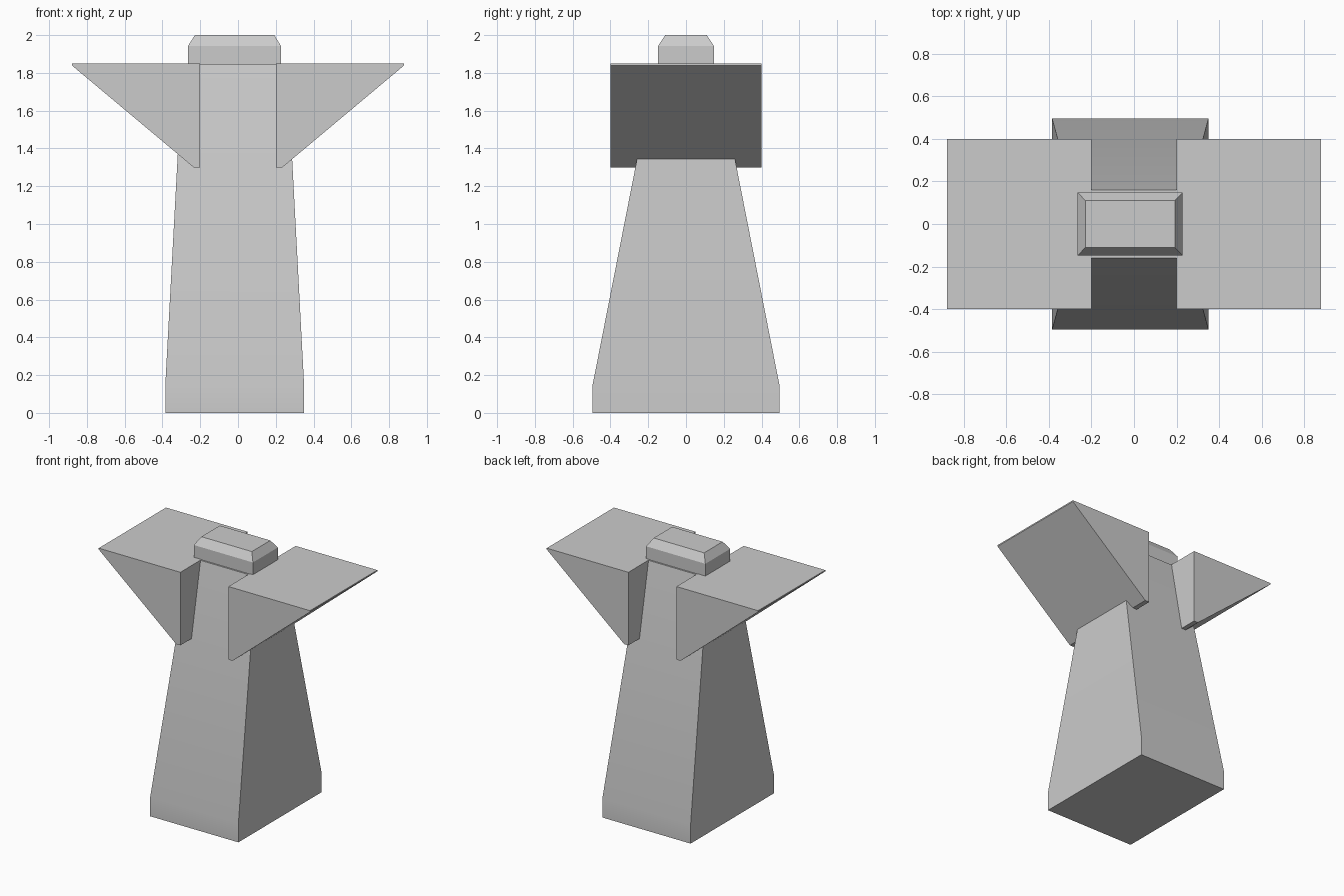
import bpy
import bmesh
import math

cube = bpy.data.objects.get("Cube")
if cube:
    bpy.data.objects.remove(cube, do_unlink=True)

# Single grey stone colour
GREY = (0.6, 0.6, 0.6, 1.0)
stone = bpy.data.materials.new("light_grey")
stone.use_nodes = True
stone.diffuse_color = GREY
bsdf = next(n for n in stone.node_tree.nodes if n.type == 'BSDF_PRINCIPLED')
bsdf.inputs["Base Color"].default_value = GREY


def finish(name, bm):
    """Turn a bmesh into a named object with the stone material."""
    bmesh.ops.recalc_face_normals(bm, faces=bm.faces)
    mesh = bpy.data.meshes.new(name)
    bm.to_mesh(mesh)
    bm.free()
    mesh.materials.append(stone)
    obj = bpy.data.objects.new(name, mesh)
    bpy.context.collection.objects.link(obj)
    return obj


def stack(name, sections):
    """Loft rectangular sections given as (z, x_min, x_max, half_depth)."""
    bm = bmesh.new()
    rings = []
    for z, x0, x1, d in sections:
        corners = ((x0, -d), (x1, -d), (x1, d), (x0, d))
        rings.append([bm.verts.new((x, y, z)) for x, y in corners])
    for low, high in zip(rings, rings[1:]):
        for i in range(4):
            j = (i + 1) % 4
            bm.faces.new((low[i], low[j], high[j], high[i]))
    bm.faces.new(rings[0][::-1])
    bm.faces.new(rings[-1])
    return finish(name, bm)


def wing(name, side):
    """Extrude the triangular bracket profile along y."""
    profile = [(0.2, 1.3), (0.235, 1.3), (0.88, 1.84), (0.88, 1.85), (0.2, 1.85)]
    bm = bmesh.new()
    face = bm.faces.new([bm.verts.new((side * x, -0.4, z)) for x, z in profile])
    new = bmesh.ops.extrude_face_region(bm, geom=[face])["geom"]
    verts = [v for v in new if isinstance(v, bmesh.types.BMVert)]
    bmesh.ops.translate(bm, verts=verts, vec=(0, 0.8, 0))
    return finish(name, bm)


# Tapered column with a short upright foot, softly shaded at the bend
column = stack("column", [(0, -0.385, 0.35, 0.495),
                          (0.145, -0.385, 0.35, 0.495),
                          (1.848, -0.293, 0.26, 0.16)])
bpy.ops.object.select_all(action='DESELECT')
column.select_set(True)
bpy.context.view_layer.objects.active = column
bpy.ops.object.shade_smooth_by_angle(angle=math.radians(20))

# Bevelled cap on top
stack("cap", [(1.848, -0.265, 0.228, 0.148),
              (1.942, -0.265, 0.228, 0.148),
              (2.0, -0.228, 0.192, 0.11)])

# Wedge wings on both sides
wing("left_wing", 1)
wing("right_wing", -1)
